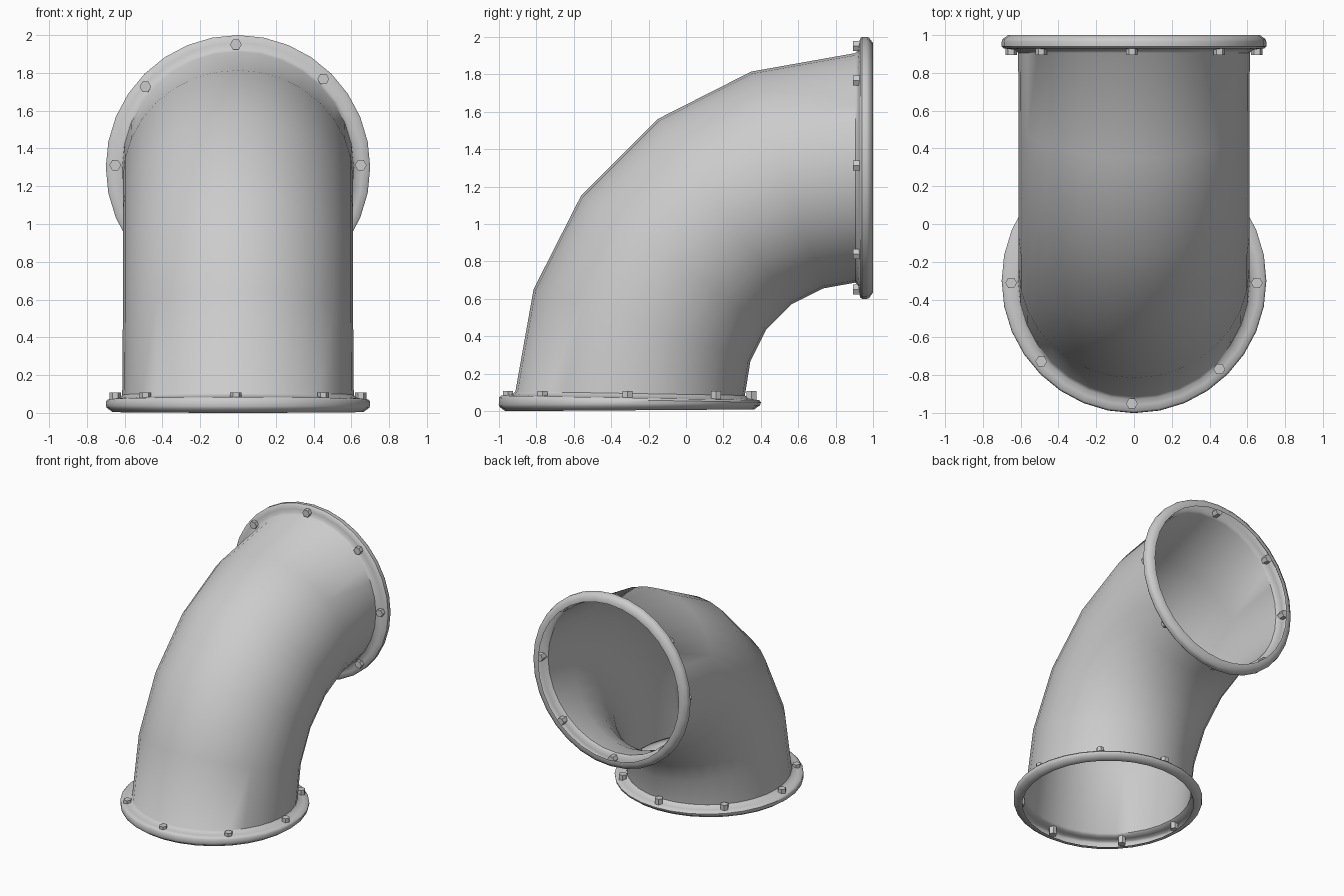
import bpy, bmesh
from math import sin, cos, pi, radians
from mathutils import Matrix, Vector

if "Cube" in bpy.data.objects:
    bpy.data.objects.remove(bpy.data.objects["Cube"])

SIDES = 32
R = 0.61

# Flange section: (radius, distance from the open face), open lip to pipe neck
LIP = [(0.635, 0.0), (0.665, 0.0), (0.695, 0.022), (0.70, 0.035)]
NECK = [(0.70, 0.06), (0.69, 0.071), (0.66, 0.075), (0.63, 0.08), (0.613, 0.095)]


def finish(bm, name, angle):
    bmesh.ops.recalc_face_normals(bm, faces=bm.faces)
    me = bpy.data.meshes.new(name)
    bm.to_mesh(me)
    bm.free()
    ob = bpy.data.objects.new(name, me)
    bpy.context.collection.objects.link(ob)
    bpy.ops.object.select_all(action='DESELECT')
    ob.select_set(True)
    bpy.context.view_layer.objects.active = ob
    bpy.ops.object.shade_smooth_by_angle(angle=radians(angle))
    return ob


def frame(y, z, deg):
    """Local z runs along the pipe, local y points to the outside of the bend."""
    a = radians(deg)
    out = Vector((0, -cos(a), sin(a)))
    axis = Vector((0, sin(a), cos(a)))
    m = Matrix((Vector((-1, 0, 0)), out, axis)).transposed().to_4x4()
    m.translation = (0, y, z)
    return m


# Pipe elbow with both hollow flanges, as one swept skin
low_face, low_top, high = frame(-0.3, 0.005, -0.4), frame(-0.3, 0, 1.0), frame(1, 1.3, 90)
rings = [(low_face, r, d) for r, d in LIP] + [(low_top, r, d) for r, d in NECK]
for y, z, deg in [(-0.235, 0.46, 18.3), (-0.065, 0.795, 35.6),
                  (0.205, 1.065, 54.4), (0.54, 1.235, 71.7)]:
    rings.append((frame(y, z, deg), R, 0))
rings += [(high, r, -d) for r, d in reversed(LIP + NECK)]

bm = bmesh.new()
loops = []
for m, r, d in rings:
    loops.append([bm.verts.new(m @ Vector((r * cos(2 * pi * i / SIDES), r * sin(2 * pi * i / SIDES), d)))
                  for i in range(SIDES)])
for a, b in zip(loops, loops[1:]):
    for i in range(SIDES):
        j = (i + 1) % SIDES
        bm.faces.new((a[i], a[j], b[j], b[i]))
finish(bm, "pipe_elbow", 42)


# Hexagonal flange bolts
def bolts(name, m, side):
    bm = bmesh.new()
    for deg in (1, 41, 89, 134, 179, 225, 270, 315):
        t = radians(deg)
        pos = Matrix.Translation((0.65 * cos(t), 0.65 * sin(t), side * 0.069))
        bmesh.ops.create_cone(bm, cap_ends=True, segments=6, radius1=0.031, radius2=0.031,
                              depth=0.076, matrix=m @ pos @ Matrix.Rotation(pi / 6, 4, 'Z'))
    finish(bm, name, 20)


bolts("lower_flange_bolts", frame(-0.3, 0, 0), 1)
bolts("upper_flange_bolts", high, -1)
